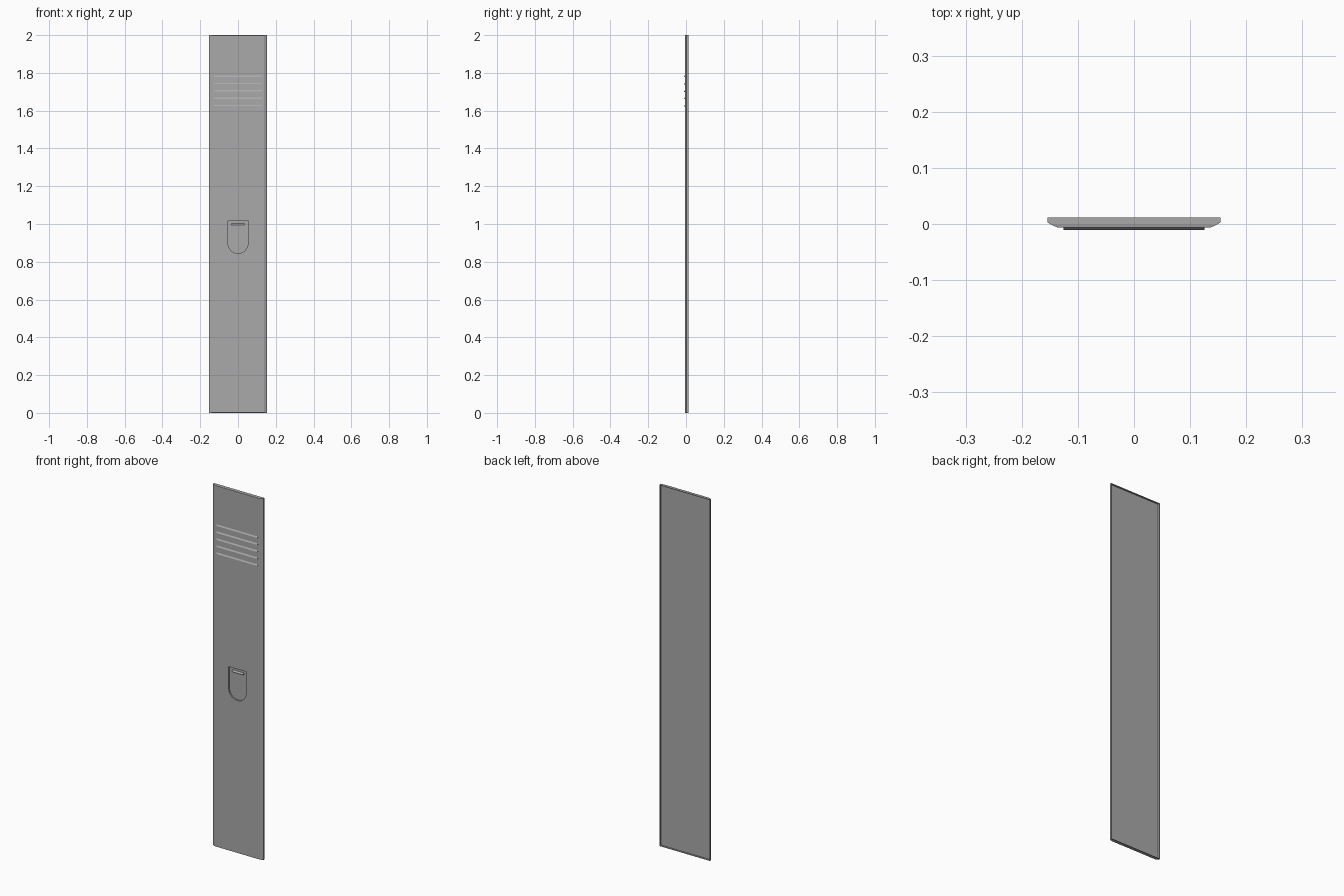
import bpy, bmesh, math

if "Cube" in bpy.data.objects:
    bpy.data.objects.remove(bpy.data.objects["Cube"])

grey = bpy.data.materials.new("dark_grey_paint")
grey.diffuse_color = (0.4, 0.4, 0.4, 1)
grey.use_nodes = True
grey.node_tree.nodes["Principled BSDF"].inputs["Base Color"].default_value = grey.diffuse_color

def make_object(name, bm):
    bmesh.ops.recalc_face_normals(bm, faces=bm.faces)
    mesh = bpy.data.meshes.new(name)
    bm.to_mesh(mesh)
    bm.free()
    mesh.materials.append(grey)
    ob = bpy.data.objects.new(name, mesh)
    bpy.context.collection.objects.link(ob)
    return ob

def bridge(bm, a, b):
    n = len(a)
    for i in range(n):
        bm.faces.new((a[i], a[(i + 1) % n], b[(i + 1) % n], b[i]))

def extrude_xz(name, outline, y0, y1):
    bm = bmesh.new()
    front = [bm.verts.new((x, y0, z)) for x, z in outline]
    back = [bm.verts.new((x, y1, z)) for x, z in outline]
    bm.faces.new(front)
    bm.faces.new(back)
    bridge(bm, front, back)
    return make_object(name, bm)

# Door panel: folded pan with chamfered front sides and a recessed back
# each ring: half width, inset from top and bottom, y
rings = [(0.137, 0.001, -0.006), (0.148, 0.0, -0.001), (0.1545, 0.0, 0.003),
         (0.1545, 0.0, 0.012), (0.1515, 0.003, 0.012), (0.1515, 0.003, 0.003)]
bm = bmesh.new()
loops = [[bm.verts.new((sx * w, y, z)) for sx, z in
          ((-1, i), (1, i), (1, 2 - i), (-1, 2 - i))] for w, i, y in rings]
for a, b in zip(loops, loops[1:]):
    bridge(bm, a, b)
bm.faces.new(loops[0])
bm.faces.new(loops[-1])
door = make_object("door_panel", bm)

# Handle recess: square top, round bottom
R, ZC, ZT = 0.053, 0.897, 1.018
outline = [(-R, ZT)] + [(R * math.cos(t), ZC + R * math.sin(t)) for t in
           (math.pi + math.pi * k / 16 for k in range(17))] + [(R, ZT)]
cutter = extrude_xz("handle_cutter", outline, -0.03, 0.002)
cutter.hide_render = True
cutter.hide_viewport = True
cut = door.modifiers.new("recess", 'BOOLEAN')
cut.operation = 'DIFFERENCE'
cut.solver = 'EXACT'
cut.object = cutter

def wedge(name, half_width, z, height, y_front, y_back):
    """Horizontal ledge with a sloping top."""
    bm = bmesh.new()
    ends = [[bm.verts.new((x, y, z + dz)) for y, dz in
             ((y_back, 0.0), (y_front, 0.0), (y_front, 0.002), (y_back, height))]
            for x in (-half_width, half_width)]
    bridge(bm, *ends)
    for e in ends:
        bm.faces.new(e)
    return make_object(name, bm)

# Finger lip inside the recess
wedge("finger_lip", 0.034, 0.993, 0.011, -0.005, 0.0025)

# Vent louvres
for k in range(5):
    wedge(f"vent_louvre_{k + 1}", 0.126, 1.622 + k * 0.0388, 0.012, -0.0105, -0.004)
